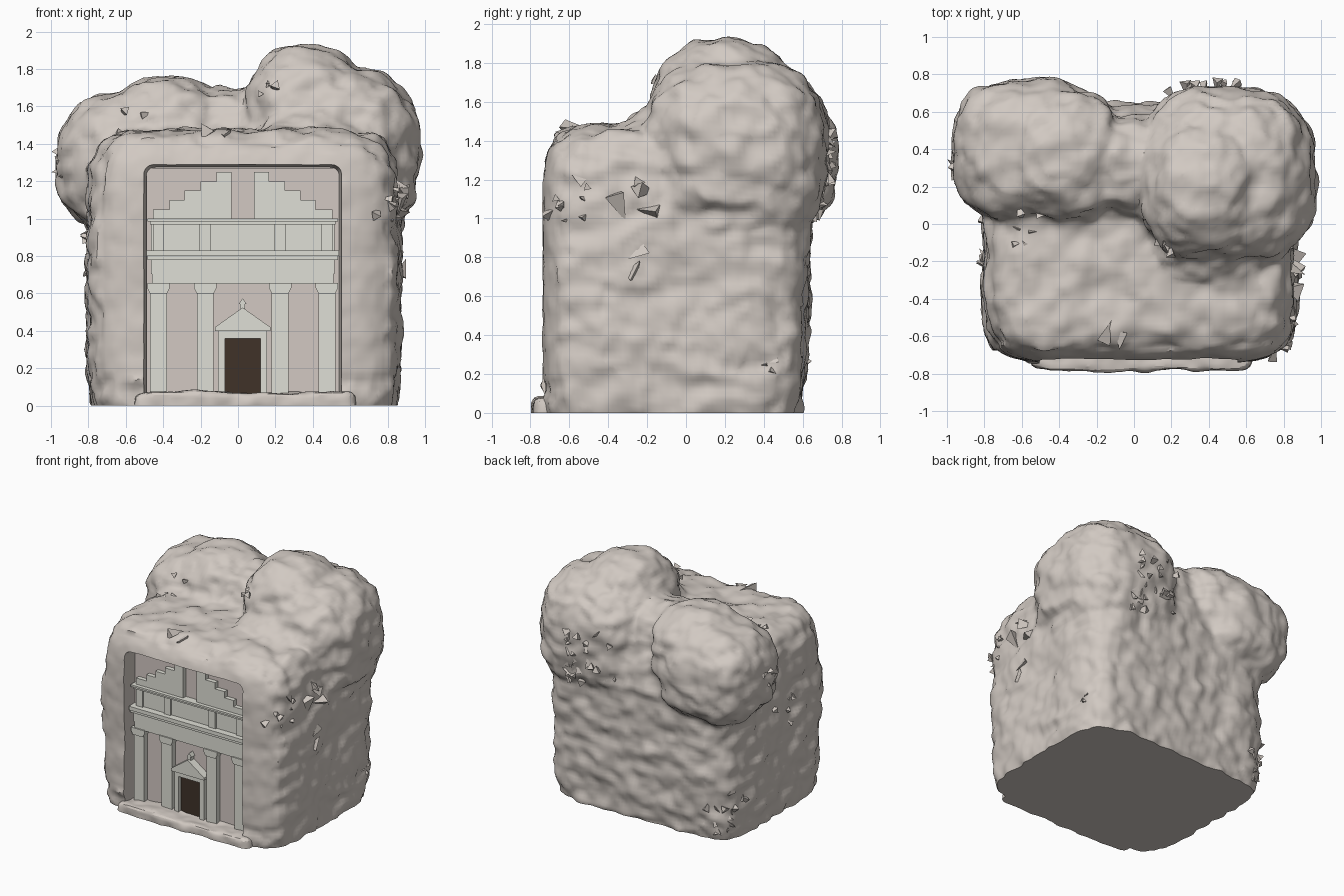
import bpy, bmesh, math, random
from mathutils import Vector, Matrix, Euler, noise

random.seed(4)
if "Cube" in bpy.data.objects:
    bpy.data.objects.remove(bpy.data.objects["Cube"], do_unlink=True)


def material(name, rgb):
    m = bpy.data.materials.new(name)
    m.use_nodes = True
    m.diffuse_color = (*rgb, 1)
    bsdf = next(n for n in m.node_tree.nodes if n.type == "BSDF_PRINCIPLED")
    bsdf.inputs["Base Color"].default_value = (*rgb, 1)
    return m


ROCK = material("warm grey rock", (0.64, 0.585, 0.54))
STONE = material("pale carved stone", (0.74, 0.74, 0.67))
PANEL = material("pinkish wall", (0.65, 0.58, 0.545))
DOOR = material("dark brown door", (0.05, 0.032, 0.022))


def add_object(name, bm, mat):
    bmesh.ops.recalc_face_normals(bm, faces=bm.faces)
    mesh = bpy.data.meshes.new(name)
    bm.to_mesh(mesh)
    bm.free()
    mesh.materials.append(mat)
    obj = bpy.data.objects.new(name, mesh)
    bpy.context.collection.objects.link(obj)
    return obj


def bake(obj):
    """Replace the mesh with its modified result."""
    graph = bpy.context.evaluated_depsgraph_get()
    mesh = bpy.data.meshes.new_from_object(obj.evaluated_get(graph))
    obj.modifiers.clear()
    obj.data = mesh
    bpy.context.view_layer.update()


def smooth(obj, degrees):
    obj.data.shade_smooth()
    obj.data.set_sharp_from_angle(angle=math.radians(degrees))


def prism(name, pts, front, back, mat):
    """Outline in x and z, extruded along y."""
    bm = bmesh.new()
    face = bm.faces.new([bm.verts.new((x, front, z)) for x, z in pts])
    new = bmesh.ops.extrude_face_region(bm, geom=[face])["geom"]
    bmesh.ops.translate(bm, vec=(0, back - front, 0),
                        verts=[g for g in new if isinstance(g, bmesh.types.BMVert)])
    return add_object(name, bm, mat)


BACK = -0.60


def block(name, x0, x1, z0, z1, front, mat=STONE):
    return prism(name, [(x0, z0), (x1, z0), (x1, z1), (x0, z1)], front, BACK, mat)


def rock(name, lumps, voxel, amount, soften):
    """Fuse rounded lumps, roughen them and cut them flat at the ground."""
    bm = bmesh.new()
    for centre, radii, power in lumps:
        ball = bmesh.ops.create_icosphere(bm, subdivisions=5, radius=1)["verts"]
        for v in ball:
            k = sum(abs(c) ** power for c in v.co) ** (-1 / power)
            v.co = Vector(c * k * r + o for c, r, o in zip(v.co, radii, centre))
    obj = add_object(name, bm, ROCK)
    mod = obj.modifiers.new("fuse", "REMESH")
    mod.mode = "VOXEL"
    mod.voxel_size = voxel
    mod = obj.modifiers.new("soften", "SMOOTH")
    mod.iterations = soften
    bake(obj)
    bm = bmesh.new()
    bm.from_mesh(obj.data)
    bm.normal_update()
    moves = []
    for v in bm.verts:
        p, n = v.co, v.normal
        d = (0.7 * noise.noise(p * 3) + noise.noise(p * 7.5 + Vector((5, 2, 9)))
             + 0.5 * noise.noise(p * 16) + 0.2 * math.sin(p.z * 36 + 5 * noise.noise(p * 4)))
        if n.y < -0.7 and 0.15 < p.z < 1.4:
            d *= 0.35
        moves.append(n * d * amount)
    for v, move in zip(bm.verts, moves):
        v.co += move
        if v.co.y > 0:
            v.co.y *= 1 - 0.06 * max(0, 1 - v.co.z)
    geom = bm.verts[:] + bm.edges[:] + bm.faces[:]
    cut = bmesh.ops.bisect_plane(bm, geom=geom, plane_co=(0, 0, 0),
                                 plane_no=(0, 0, -1), clear_outer=True)["geom_cut"]
    rim = [g for g in cut if isinstance(g, bmesh.types.BMEdge)]
    bmesh.ops.holes_fill(bm, edges=rim, sides=0)
    bm.to_mesh(obj.data)
    bm.free()
    obj.data.materials.clear()
    obj.data.materials.append(ROCK)
    return obj


# Cliff: a squarish body, two swollen humps, and the saddle and ramps joining them
cliff = rock("cliff", [
    ((0.03, -0.05, 0.65), (0.83, 0.69, 0.83), 7),
    ((0.49, 0.25, 1.33), (0.475, 0.48, 0.48), 2.8),
    ((0.36, 0.20, 1.52), (0.33, 0.38, 0.42), 2.3),
    ((-0.55, 0.39, 1.30), (0.42, 0.38, 0.38), 2.7),
    ((-0.38, 0.36, 1.40), (0.34, 0.36, 0.355), 2.4),
    ((-0.04, 0.31, 1.33), (0.30, 0.27, 0.37), 2.5),
    ((0.42, -0.06, 1.36), (0.36, 0.27, 0.25), 2.2),
], 0.026, 0.025, 2)

# Niche with rounded upper corners, splayed toward the front
MID = 0.025
HALF, TOP, R = 0.515, 1.275, 0.05
arch = [(MID - HALF, -0.1), (MID + HALF, -0.1)]
for cx, start in ((MID + HALF - R, 0), (MID - HALF + R, 90)):
    for i in range(7):
        a = math.radians(start + i * 15)
        arch.append((cx + R * math.cos(a), TOP - R + R * math.sin(a)))
cutter = prism("niche_cutter", arch, -1.0, BACK, ROCK)
cutter.hide_render = True
for v in cutter.data.vertices:
    if v.co.y < -0.9:
        v.co.x = MID + (v.co.x - MID) * 1.08
        v.co.z *= 1.035
mod = cliff.modifiers.new("niche", "BOOLEAN")
mod.operation = "DIFFERENCE"
mod.solver = "EXACT"
mod.object = cutter
bake(cliff)
bpy.data.objects.remove(cutter, do_unlink=True)
smooth(cliff, 42)

# Rough doorstep
step = rock("rough_step", [((0.035, -0.68, 0.02), (0.59, 0.105, 0.055), 7)], 0.016, 0.014, 0)
smooth(step, 22)

# Back wall of the facade
block("back_wall", MID - HALF, MID + HALF, 0.02, TOP - 0.005, -0.615, PANEL)

# Columns with flared capitals, and short pilasters in the upper storey
block("upper_wall", MID - 0.49, MID + 0.49, 0.83, 0.975, -0.64)
for side in (-1, 1):
    for offset in (0.20, 0.45):
        x = MID + side * offset
        block("column", x - 0.045, x + 0.045, 0.04, 0.61, -0.66)
        prism("capital", [(x - 0.045, 0.60), (x + 0.045, 0.60), (x + 0.06, 0.63),
                          (x + 0.06, 0.655), (x - 0.06, 0.655), (x - 0.06, 0.63)],
              -0.675, BACK, STONE)
        block("upper_pilaster", x - 0.03, x + 0.03, 0.83, 0.975, -0.655)

# Beams and cornices, widening upward
for half, z0, z1, front in ((0.485, 0.65, 0.705, -0.665), (0.49, 0.705, 0.78, -0.67),
                            (0.51, 0.78, 0.80, -0.685), (0.515, 0.80, 0.83, -0.695),
                            (0.495, 0.97, 0.985, -0.67), (0.51, 0.985, 1.0, -0.68)):
    block("cornice", MID - half, MID + half, z0, z1, front)

# Stepped crown in two mirrored halves
steps = [(0.48, 1.05), (0.39, 1.10), (0.31, 1.15), (0.225, 1.20), (0.14, 1.25)]
for side in (-1, 1):
    outline, z = [(MID + side * 0.06, 0.995)], 0.995
    for reach, height in steps:
        outline += [(MID + side * reach, z), (MID + side * reach, height)]
        z = height
    outline.append((MID + side * 0.06, z))
    prism("stepped_crown", outline, -0.65, BACK, STONE)

# Doorway: frame, dark leaf, gable and finial
for side in (-1, 1):
    x = MID + side * 0.113
    block("door_jamb", x - 0.018, x + 0.018, 0.04, 0.40, -0.66)
block("door_lintel", MID - 0.131, MID + 0.131, 0.36, 0.40, -0.66)
block("door_leaf", MID - 0.097, MID + 0.097, 0.04, 0.36, -0.63, DOOR)
prism("door_gable", [(MID - 0.148, 0.40), (MID + 0.148, 0.40), (MID + 0.148, 0.42),
                     (MID, 0.525), (MID - 0.148, 0.42)], -0.68, BACK, STONE)
block("gable_finial", MID - 0.013, MID + 0.013, 0.51, 0.55, -0.66)
prism("finial_tip", [(MID - 0.02, 0.545), (MID + 0.02, 0.545), (MID, 0.575)],
      -0.66, BACK, STONE)

# Jagged shards clinging to the cliff: centre, spread, count, size
spots = [((0.87, -0.64, 1.07), 0.15, 9, 0.04), ((0.9, -0.3, 1.12), 0.10, 4, 0.075),
         ((0.9, -0.24, 0.77), 0.05, 2, 0.075), ((0.4, 0.77, 1.25), 0.22, 26, 0.045),
         ((-0.97, 0.28, 1.28), 0.12, 6, 0.04), ((-0.8, -0.1, 0.8), 0.12, 6, 0.04),
         ((-0.8, 0.55, 0.2), 0.16, 14, 0.04), ((-0.1, -0.62, 1.46), 0.05, 2, 0.07),
         ((0.13, -0.15, 1.72), 0.06, 5, 0.04), ((-0.55, -0.05, 1.5), 0.10, 6, 0.035),
         ((0.85, 0.43, 0.22), 0.05, 3, 0.03)]
bm = bmesh.new()
for centre, spread, count, size in spots:
    for _ in range(count):
        near = Vector(c + random.uniform(-spread, spread) for c in centre)
        hit, spot, normal, _index = cliff.closest_point_on_mesh(near)
        turn = Euler([random.uniform(0, 6.28) for _ in range(3)]).to_matrix().to_4x4()
        s = size * random.uniform(0.7, 1.2)
        bmesh.ops.create_cone(bm, cap_ends=True, segments=3, radius1=s * 0.7, radius2=0,
                              depth=s * 1.8, matrix=Matrix.Translation(spot) @ turn)
add_object("rock_shards", bm, ROCK)
